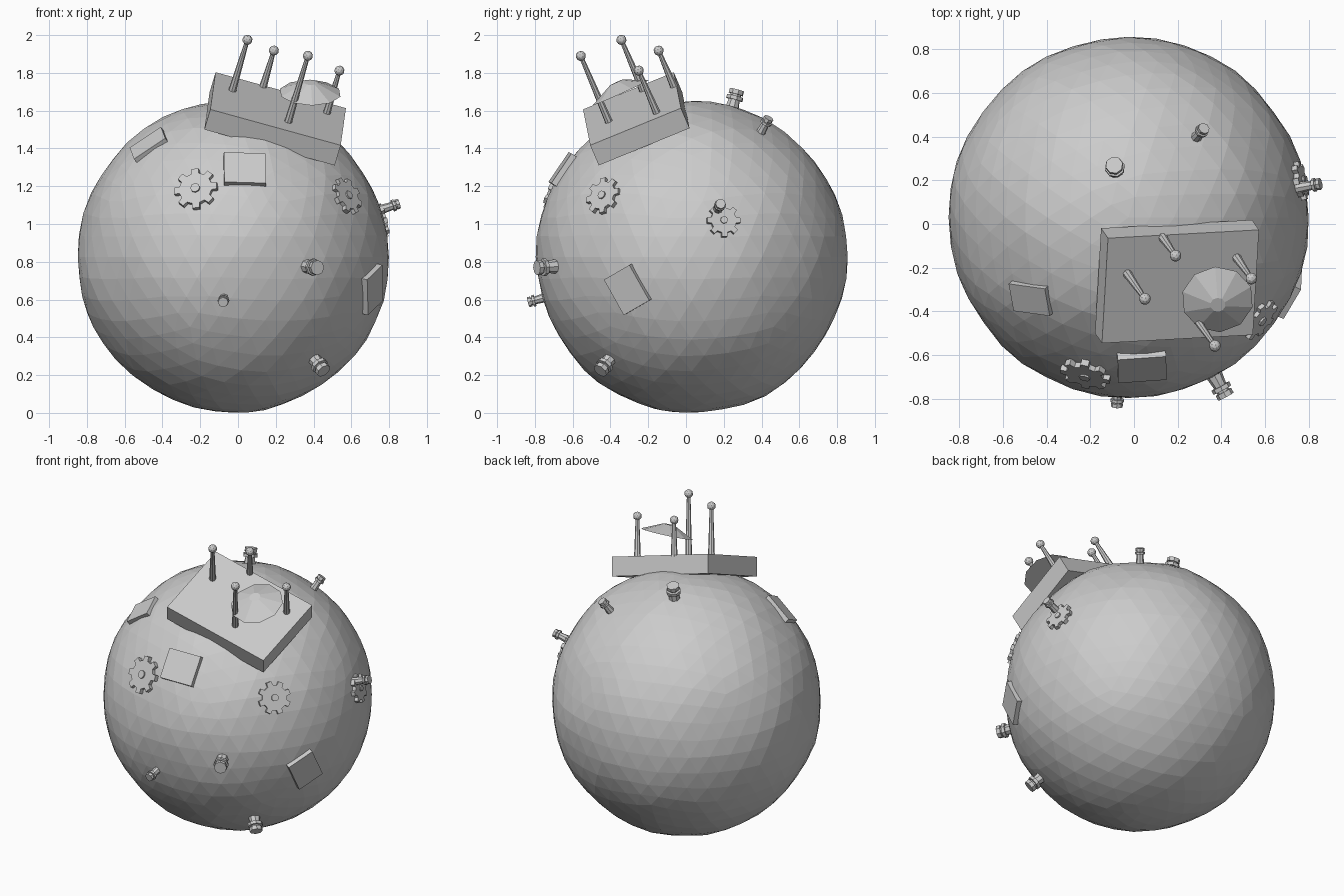
import bpy, bmesh, math
from mathutils import Vector, Matrix, noise

if "Cube" in bpy.data.objects:
    bpy.data.objects.remove(bpy.data.objects["Cube"])

C = Vector((-0.025, 0.03, 0.825))   # planet centre
R = 0.825


def finish(name, bm, mat=None):
    bmesh.ops.recalc_face_normals(bm, faces=bm.faces)
    me = bpy.data.meshes.new(name)
    bm.to_mesh(me)
    bm.free()
    ob = bpy.data.objects.new(name, me)
    bpy.context.collection.objects.link(ob)
    if mat is not None:
        ob.matrix_world = mat
    return ob


def frame(origin, n, roll=0):
    """Matrix whose z axis is n, x axis horizontal, rolled about n."""
    n = n.normalized()
    u = Vector((0, 0, 1)).cross(n).normalized()
    v = n.cross(u)
    m = Matrix((u, v, n)).transposed().to_4x4()
    return Matrix.Translation(origin) @ m @ Matrix.Rotation(math.radians(roll), 4, 'Z')


def on_surface(p, dist=R, roll=0):
    n = (Vector(p) - C).normalized()
    return frame(C + n * dist, n, roll)


def add_cone(bm, r1, r2, z0, z1, seg):
    bmesh.ops.create_cone(bm, cap_ends=True, segments=seg, radius1=r1, radius2=r2,
                          depth=z1 - z0, matrix=Matrix.Translation((0, 0, (z0 + z1) / 2)))


def add_box(bm, sx, sy, sz):
    bmesh.ops.create_cube(bm, size=1, matrix=Matrix.Diagonal((sx, sy, sz, 1)))


# Slightly lumpy faceted planet
bm = bmesh.new()
bmesh.ops.create_icosphere(bm, subdivisions=4, radius=R)
for v in bm.verts:
    v.co *= 1 + 0.014 * noise.noise(v.co * 3.5)
finish("planet_body", bm, Matrix.Translation(C))

# Tilted platform
X = Vector((0.963, 0.053, -0.265)).normalized()
N = Vector((0.265, -0.378, 0.886))
N = (N - X * N.dot(X)).normalized()
Y = N.cross(X)
TOP = Vector((0.2125, -0.286, 1.61))
bm = bmesh.new()
add_box(bm, 0.717, 0.52, 0.12)
finish("platform", bm, Matrix.Translation(TOP - N * 0.06) @ Matrix((X, Y, N)).transposed().to_4x4())

# Antennas with ball tips
tips = [(0.05, -0.342, 1.975), (0.19, -0.145, 1.918), (0.37, -0.557, 1.89), (0.537, -0.25, 1.812)]
for i, t in enumerate(tips):
    t = Vector(t)
    h = (t - TOP).dot(N)
    bm = bmesh.new()
    add_cone(bm, 0.021, 0.011, -0.01, h, 8)
    bmesh.ops.create_icosphere(bm, subdivisions=2, radius=0.027, matrix=Matrix.Translation((0, 0, h)))
    finish(f"antenna_{i + 1}", bm, frame(t - N * h, N))

# Shallow dish
bm = bmesh.new()
add_cone(bm, 0.165, 0.035, 0, 0.06, 10)
finish("dish", bm, frame(Vector((0.382, -0.345, 1.695)), Vector((0.03, -0.41, 0.91))))

# Gears: toothed disc with a hub
for i, (p, r, roll) in enumerate([((-0.22, -0.68, 1.18), 0.117, 8),
                                  ((0.58, -0.44, 1.15), 0.103, 15),
                                  ((0.77, 0.20, 1.02), 0.09, 0)]):
    bm = bmesh.new()
    ring = []
    for k in range(8):
        for da, rr in ((-13, 0.76), (-9, 1.0), (9, 1.0), (13, 0.76)):
            a = math.radians(45 * k + da)
            ring.append(bm.verts.new((r * rr * math.cos(a), r * rr * math.sin(a), -0.03)))
    f = bm.faces.new(ring)
    ext = bmesh.ops.extrude_face_region(bm, geom=[f], use_keep_orig=True)
    bmesh.ops.translate(bm, vec=(0, 0, 0.045),
                        verts=[e for e in ext["geom"] if isinstance(e, bmesh.types.BMVert)])
    add_cone(bm, r * 0.22, r * 0.22, 0, 0.024, 8)
    finish(f"gear_{i + 1}", bm, on_surface(p, roll=roll))

# Surface panels
for i, (p, sx, sy, roll) in enumerate([((-0.465, -0.335, 1.41), 0.20, 0.14, 52),
                                       ((0.035, -0.64, 1.28), 0.222, 0.19, -2),
                                       ((0.705, -0.305, 0.655), 0.175, 0.215, 27)]):
    bm = bmesh.new()
    add_box(bm, sx, sy, 0.04)
    finish(f"panel_{i + 1}", bm, on_surface(p, roll=roll))

# Pipe stubs: tapered body, flange and cap (point, scale, outer distance)
stubs = [((0.41, -0.77, 0.77), 1.0, 0.935), ((-0.078, -0.82, 0.59), 0.68, 0.90),
         ((0.44, -0.44, 0.24), 1.0, 0.91), ((0.83, 0.18, 1.10), 0.68, 0.935),
         ((-0.09, 0.267, 1.70), 1.0, 0.92), ((0.315, 0.432, 1.55), 0.68, 0.91)]
for i, (p, s, end) in enumerate(stubs):
    bm = bmesh.new()
    add_cone(bm, 0.042 * s, 0.030 * s, -0.14, -0.05 * s, 8)
    add_cone(bm, 0.046 * s, 0.046 * s, -0.055 * s, -0.035 * s, 8)
    add_cone(bm, 0.030 * s, 0.030 * s, -0.06 * s, -0.01 * s, 8)
    add_cone(bm, 0.040 * s, 0.040 * s, -0.025 * s, 0, 8)
    finish(f"pipe_stub_{i + 1}", bm, on_surface(p, dist=end))
